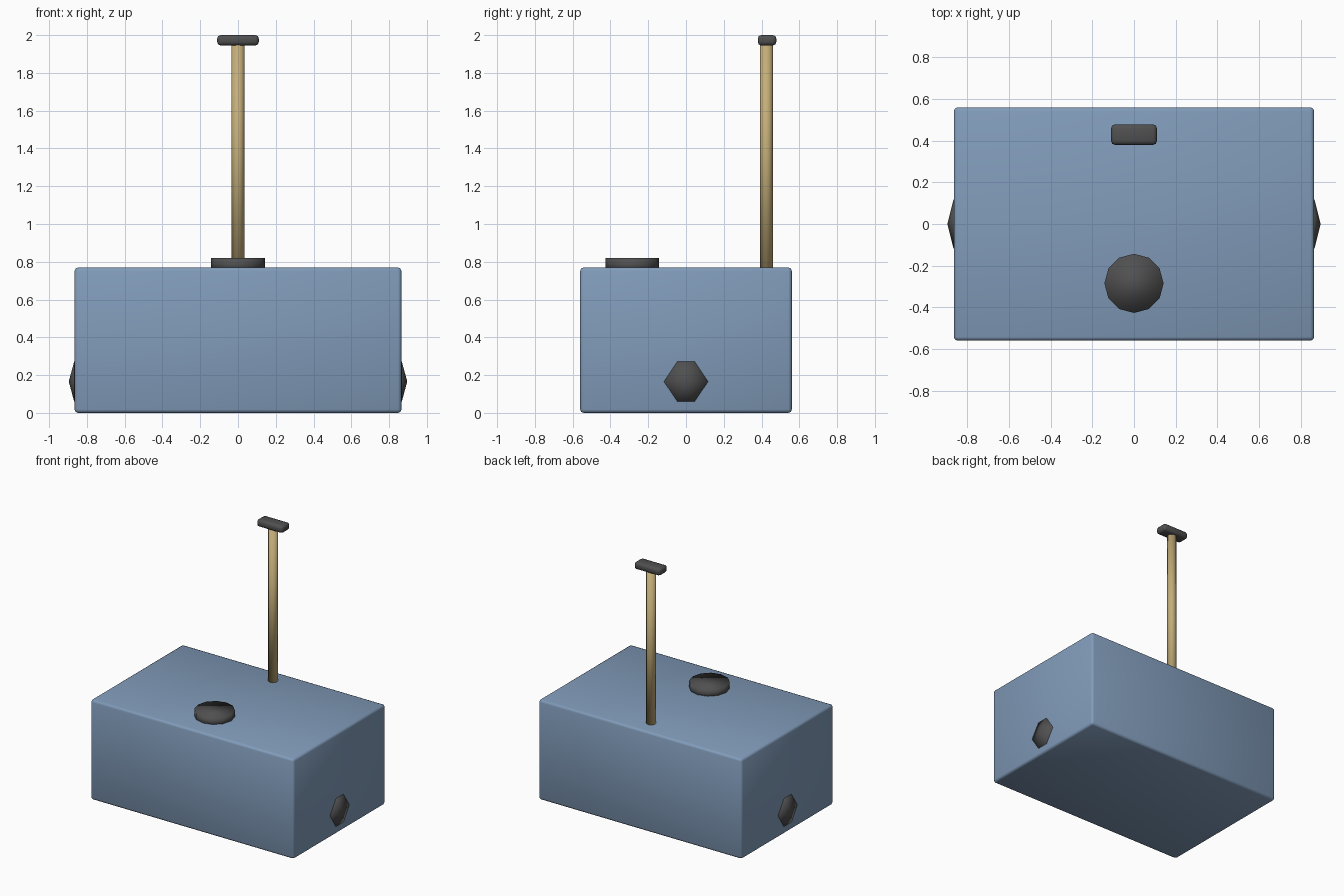
import bpy, bmesh, math
from mathutils import Matrix

if "Cube" in bpy.data.objects:
    bpy.data.objects.remove(bpy.data.objects["Cube"])


def material(name, color):
    m = bpy.data.materials.new(name)
    m.diffuse_color = (*color, 1)
    m.use_nodes = True
    m.node_tree.nodes["Principled BSDF"].inputs["Base Color"].default_value = m.diffuse_color
    return m


BLUE = material("blue_shell", (0.22, 0.33, 0.49))
TAN = material("tan_rod", (0.55, 0.42, 0.19))
DARK = material("dark_rubber", (0.08, 0.08, 0.08))


def finish(bm, name, mat):
    bmesh.ops.recalc_face_normals(bm, faces=bm.faces)
    for f in bm.faces:
        f.smooth = True
    me = bpy.data.meshes.new(name)
    bm.to_mesh(me)
    bm.free()
    ob = bpy.data.objects.new(name, me)
    bpy.context.collection.objects.link(ob)
    me.materials.append(mat)
    return ob


def box(name, size, loc, bevel, segs, mat):
    bm = bmesh.new()
    bmesh.ops.create_cube(bm, size=1, matrix=Matrix.Translation(loc) @ Matrix.Diagonal((*size, 1)))
    ob = finish(bm, name, mat)
    mod = ob.modifiers.new("rounded_edges", 'BEVEL')
    mod.width, mod.segments = bevel, segs
    return ob


def cylinder(name, radius, z0, z1, y, sides, mat):
    bm = bmesh.new()
    bmesh.ops.create_cone(bm, cap_ends=True, segments=sides, radius1=radius, radius2=radius,
                          depth=z1 - z0, matrix=Matrix.Translation((0, y, (z0 + z1) / 2)))
    return finish(bm, name, mat)


# main case with slightly rounded edges
box("case", (1.73, 1.12, 0.77), (0, 0, 0.385), 0.018, 2, BLUE)

# upright rod and its grip
cylinder("handle_rod", 0.034, 0.75, 1.96, 0.426, 12, TAN)
box("handle_grip", (0.22, 0.098, 0.055), (0, 0.429, 1.9725), 0.018, 2, DARK)

# round lid button
cylinder("top_cap", 0.142, 0.75, 0.82, -0.285, 12, DARK)

# low six-sided studs on both ends
hexagon = [(0.117, 0), (0.045, 0.107), (-0.045, 0.107),
           (-0.117, 0), (-0.045, -0.107), (0.045, -0.107)]
for side, label in ((-1, "left"), (1, "right")):
    bm = bmesh.new()
    inner = [bm.verts.new((side * 0.85, y, 0.166 + z)) for y, z in hexagon]
    rim = [bm.verts.new((side * 0.867, y, 0.166 + z)) for y, z in hexagon]
    tip = bm.verts.new((side * 0.896, 0, 0.166))
    bm.faces.new(inner)
    for i in range(6):
        j = (i + 1) % 6
        bm.faces.new((inner[i], inner[j], rim[j], rim[i]))
        bm.faces.new((rim[i], rim[j], tip))
    finish(bm, label + "_stud", DARK)
